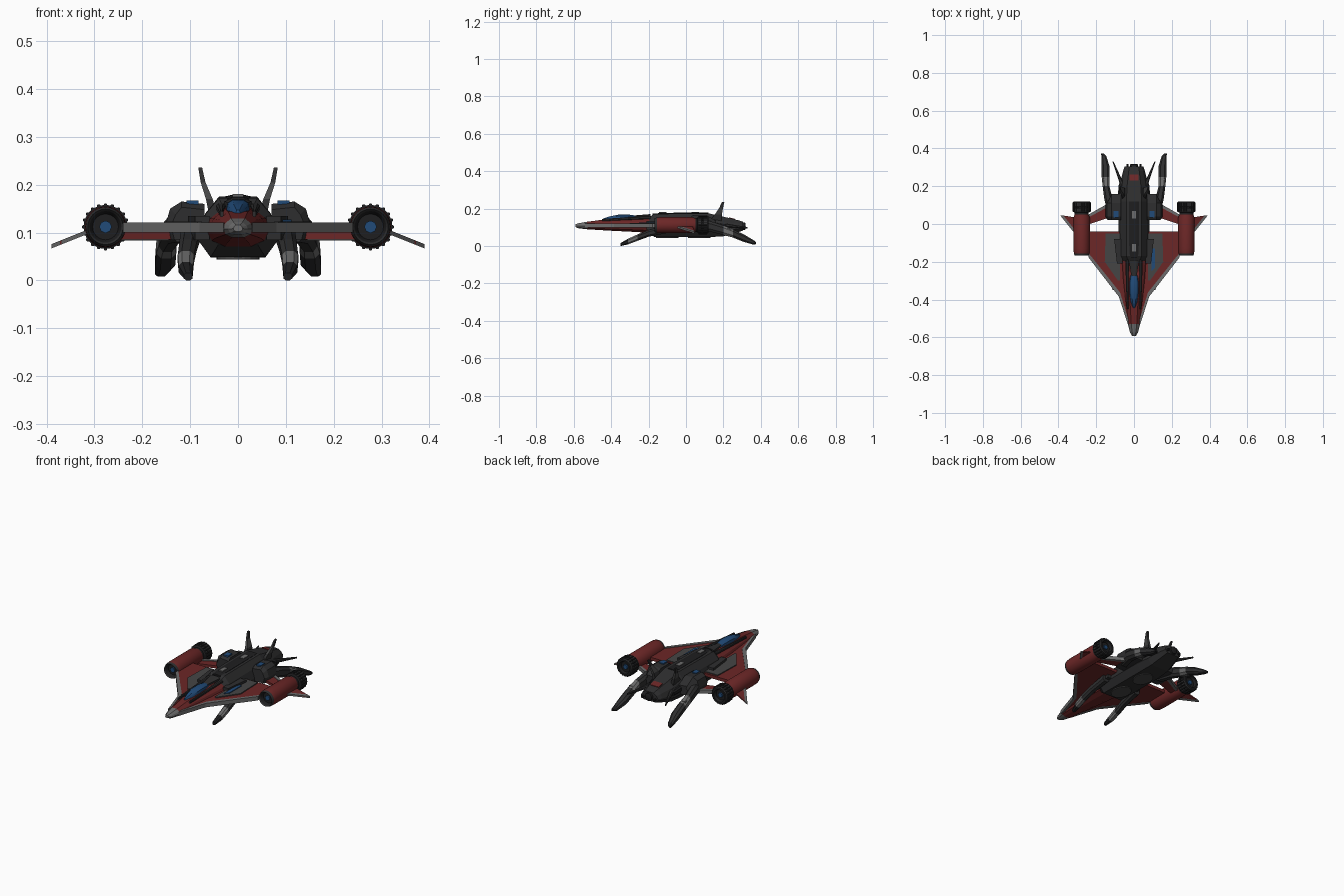
import bpy, bmesh, math

if "Cube" in bpy.data.objects:
    bpy.data.objects.remove(bpy.data.objects["Cube"])

def mat(name, r, g, b):
    m = bpy.data.materials.new(name)
    m.diffuse_color = (r, g, b, 1)
    m.use_nodes = True
    m.node_tree.nodes["Principled BSDF"].inputs["Base Color"].default_value = m.diffuse_color
    return m

RED = mat("dark red", 0.15, 0.02, 0.02)
DARK = mat("charcoal", 0.027, 0.027, 0.028)
BLACK = mat("near black", 0.013, 0.013, 0.014)
GREY = mat("mid grey", 0.15, 0.15, 0.15)
SLATE = mat("slate", 0.06, 0.06, 0.06)
BLUE = mat("glass blue", 0.015, 0.07, 0.19)

def loft(name, rings, mats, mirror=False, smooth=False):
    """Skin equal-sized rings; mats = one material or one per band."""
    if not isinstance(mats, list):
        mats = [mats] * (len(rings) - 1)
    used = list(dict.fromkeys(mats))
    bm = bmesh.new()
    vs = [[bm.verts.new(p) for p in r] for r in rings]
    n = len(rings[0])
    for k in range(len(rings) - 1):
        for i in range(n):
            j = (i + 1) % n
            f = bm.faces.new((vs[k][i], vs[k][j], vs[k + 1][j], vs[k + 1][i]))
            f.material_index = used.index(mats[k])
    bm.faces.new(vs[0]).material_index = used.index(mats[0])
    bm.faces.new(vs[-1]).material_index = used.index(mats[-1])
    bmesh.ops.recalc_face_normals(bm, faces=bm.faces)
    me = bpy.data.meshes.new(name)
    bm.to_mesh(me)
    bm.free()
    for m in used:
        me.materials.append(m)
    ob = bpy.data.objects.new(name, me)
    bpy.context.collection.objects.link(ob)
    if mirror:
        ob.modifiers.new("Mirror", 'MIRROR')
    if smooth:
        bpy.ops.object.select_all(action='DESELECT')
        ob.select_set(True)
        bpy.context.view_layer.objects.active = ob
        bpy.ops.object.shade_smooth_by_angle(angle=math.radians(35))
    return ob

def section(y, half):
    """Closed cross-section from a right-hand half profile (top to bottom)."""
    return [(x, y, z) for x, z in half] + [(-x, y, z) for x, z in reversed(half)]

def beam(name, pts, mats, mirror=True):
    """Chamfered bar running along y: points (x, y, z, half width, half height)."""
    shape = [(1, .5), (.5, 1), (-.5, 1), (-1, .5), (-1, -.5), (-.5, -1), (.5, -1), (1, -.5)]
    rings = [[(x + a * w, y, z + b * h) for a, b in shape] for x, y, z, w, h in pts]
    return loft(name, rings, mats, mirror)

def plate(name, outline, z0, z1, m, mirror=True, slope=0, x0=0):
    """Flat plate from an xy outline, optionally sloped along x."""
    rings = [[(x, y, z + slope * (x - x0)) for x, y in outline] for z in (z0, z1)]
    return loft(name, rings, m, mirror)

def lathe(name, x, z, prof, mats, n=24, mirror=True):
    rings = [[(x + r * math.cos(2 * math.pi * i / n), y, z + r * math.sin(2 * math.pi * i / n))
              for i in range(n)] for y, r in prof]
    return loft(name, rings, mats, mirror, True)

# Main fuselage
def hull(y, s, zb, zt):
    prof = [(.04, 1), (.068, .73), (.083, .42), (.083, .28), (.057, 0)]
    return section(y, [(x * s, zb + t * (zt - zb)) for x, t in prof])

loft("fuselage", [hull(-.205, .72, .075, .15), hull(-.17, 1, .049, .172), hull(.12, 1, .048, .175),
                  hull(.2, .92, .052, .157), hull(.28, .7, .075, .138), hull(.305, .6, .083, .13)], DARK)
lathe("tail_nozzle", 0, .106, [(.29, .022), (.315, .02), (.318, .014)], BLACK, 16, False)

# Dorsal ridge and inset plates
beam("dorsal_ridge", [(0, -.18, .168, .022, .006), (0, -.1, .172, .026, .006), (0, .12, .173, .026, .006)], BLACK, False)
for i, y in enumerate((-.125, .05)):
    plate("dorsal_panel_%d" % i, [(-.011, y - .02), (.011, y - .02), (.011, y + .02), (-.011, y + .02)],
          .174, .181, GREY, False)
loft("tail_panel", [[(-.025, .23, z), (.025, .23, z), (.025, .262, z - .0075), (-.025, .262, z - .0075)]
                    for z in (.147, .153)], RED, False)

# Belly discs
for i, y in enumerate((-.1, .07)):
    n = 20
    loft("belly_disc_%d" % i, [[(.045 * math.cos(2 * math.pi * k / n), y + .06 * math.sin(2 * math.pi * k / n), z)
                                for k in range(n)] for z in (.044, .05)], SLATE)

# Nose with grey tip
def nose(y, w, zb, zt):
    h = zt - zb
    return section(y, [(w * .45, zt), (w * .85, zb + .72 * h), (w, zb + .45 * h), (w * .8, zb + .15 * h), (w * .4, zb)])

loft("nose", [nose(-.592, .01, .102, .116), nose(-.575, .021, .095, .122), nose(-.53, .032, .09, .13),
              nose(-.42, .046, .083, .144), nose(-.3, .06, .077, .15), nose(-.18, .07, .07, .152)],
     [GREY, GREY, RED, RED, RED])

# Cockpit glass and frame
cp = [(-.445, .006, .147), (-.41, .019, .158), (-.36, .026, .168), (-.31, .026, .169), (-.26, .017, .162)]
loft("canopy", [section(y, [(w * .45, z), (w * .85, z - .007), (w, .138)]) for y, w, z in cp], BLUE, False, True)
beam("canopy_frame", [(.034, -.45, .139, .004, .006), (.036, -.33, .146, .006, .007), (.036, -.19, .153, .01, .008)], DARK)
beam("canopy_fairing", [(0, -.275, .156, .014, .008), (0, -.19, .16, .028, .011)], DARK, False)

# Delta wing with grey leading edge and dark panel
plate("wing", [(.03, -.04), (.24, -.04), (.24, -.16), (.075, -.375), (.03, -.52)], .102, .118, RED)
plate("leading_edge", [(.24, -.178), (.24, -.155), (.074, -.362), (.028, -.51), (.03, -.54), (.08, -.385)],
      .1, .121, GREY)
plate("wing_panel", [(.075, -.05), (.15, -.05), (.155, -.2), (.085, -.3), (.075, -.3)], .115, .123, SLATE)
plate("wing_vent", [(.093, -.13), (.112, -.13), (.112, -.23), (.093, -.25)], .12, .127, BLUE, False)
plate("wing_root_block", [(.06, -.08), (.105, -.08), (.09, -.21), (.06, -.21)], .085, .135, DARK)

# Rear struts to the engines
plate("rear_strut", [(.07, .055), (.25, -.005), (.25, .035), (.135, .1), (.07, .11)], .086, .1, RED)
plate("strut_trim", [(.25, .03), (.25, .045), (.135, .11), (.12, .1)], .084, .103, GREY)

# Engine pods
lathe("engine_pod", .277, .112,
      [(-.145, .027), (-.163, .033), (-.168, .037), (-.155, .0415), (-.13, .043), (.035, .043), (.05, .037),
       (.06, .037), (.064, .046), (.082, .046), (.085, .041), (.09, .041), (.093, .046), (.115, .046),
       (.12, .042), (.12, .032), (.105, .027)],
      [BLACK, DARK, DARK, RED, RED, RED] + [BLACK] * 2 + [DARK] * 6 + [BLACK] * 2)
lathe("intake_core", .277, .112, [(-.152, .013), (-.14, .013)], BLUE, 8)
lathe("exhaust_core", .277, .112, [(.1, .014), (.112, .012)], BLUE, 8)

# Rows of teeth around the rear engine collar
n = 20
for i in range(n):
    a = 2 * math.pi * i / n
    cx, cz = .277 + .0455 * math.cos(a), .112 + .0455 * math.sin(a)
    beam("collar_tooth_%d" % i, [(cx, .066, cz, .0035, .0035), (cx, .113, cz, .0035, .0035)], BLACK)

# Outer fins, drooping
plate("outer_fin", [(.31, -.045), (.372, .022), (.376, .045), (.31, .035)], .1, .107, RED, True, -.4, .31)
plate("outer_fin_tip", [(.31, -.055), (.39, .045), (.374, .045), (.31, -.035)], .099, .108, GREY, True, -.4, .31)

# Shoulder blocks carrying the rear legs
loft("shoulder", [[(.07, y, .085), (.145 - d, y, .085), (.152 - d, y, .115), (.142 - d, y, .15 - d),
                   (.118, y, .165 - d), (.07, y, .16 - d)]
                  for y, d in ((.02, .012), (.04, 0), (.11, 0), (.16, .03))], DARK, True)
plate("shoulder_glass", [(.083, .035), (.108, .035), (.108, .07), (.083, .07)], .158, .167, BLUE)

# Rear legs
beam("rear_leg", [(.115, .06, .11, .025, .03), (.135, .13, .105, .022, .028), (.148, .2, .085, .018, .026),
                  (.15, .25, .068, .021, .022), (.152, .31, .042, .021, .02), (.16, .36, .02, .013, .012),
                  (.168, .374, .016, .006, .006)], [DARK, DARK, GREY, DARK, DARK, BLACK], True)
plate("rear_leg_plate", [(.135, .2), (.16, .2), (.165, .24), (.14, .24)], .088, .096, GREY)

# Front legs
beam("front_leg", [(.1, -.1, .09, .02, .02), (.105, -.2, .068, .018, .018), (.109, -.26, .045, .017, .017),
                   (.109, -.31, .024, .015, .015), (.104, -.35, .008, .009, .008)], [DARK, DARK, GREY, BLACK])

# Raised tail fins
def fin(x, z, w, y0, y1):
    return [(x - w, y0, z), (x + w, y0, z), (x + w, y1, z), (x - w, y1, z)]

loft("tail_fin", [fin(.05, .13, .009, .12, .19), fin(.06, .17, .007, .155, .192), fin(.073, .205, .005, .178, .198),
                  fin(.079, .236, .004, .193, .205)], [DARK, SLATE, DARK], True)

# Rear spikes beside the tail
beam("rear_spike", [(.055, .19, .115, .014, .012), (.075, .24, .108, .009, .008), (.111, .33, .098, .003, .004)], DARK)
beam("tail_gun", [(.035, .27, .1, .008, .008), (.035, .318, .098, .005, .005)], BLACK)
beam("hull_side_pod", [(.07, .16, .11, .015, .016), (.068, .215, .105, .012, .012)], BLACK)
